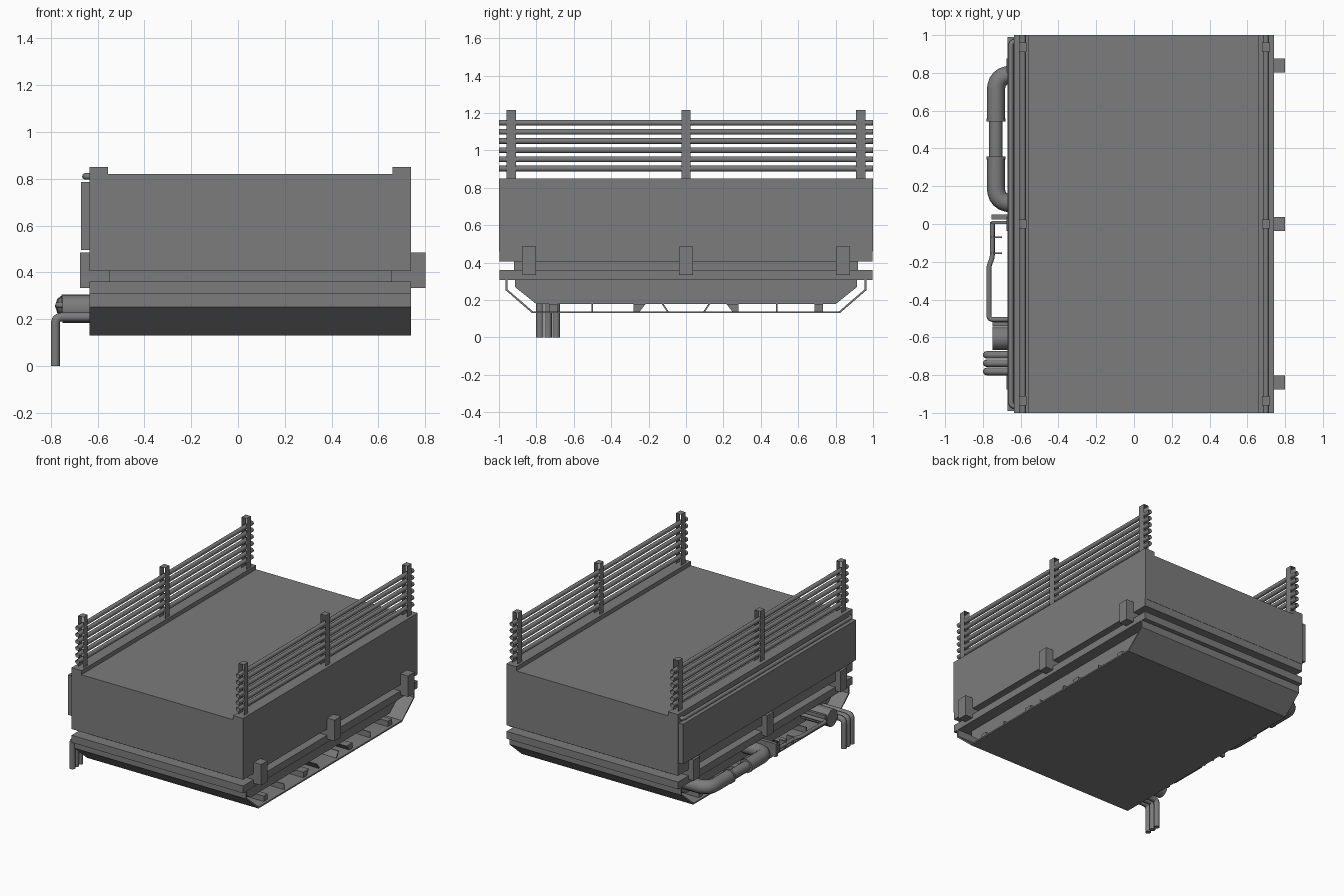
import bpy, bmesh, math
from mathutils import Vector

cube = bpy.data.objects.get("Cube")
if cube:
    bpy.data.objects.remove(cube, do_unlink=True)

grey = bpy.data.materials.new("mid grey metal")
grey.use_nodes = True
COLOUR = (0.2, 0.2, 0.2, 1)
grey.diffuse_color = COLOUR
grey.node_tree.nodes["Principled BSDF"].inputs["Base Color"].default_value = COLOUR

LEFT, RIGHT = 0.74, -0.635        # outer walls
INSET = 0.083                     # depth of the recess under the body
MID = (LEFT + RIGHT) / 2


def add(name, mesh):
    obj = bpy.data.objects.new(name, mesh)
    bpy.context.collection.objects.link(obj)
    mesh.materials.clear()
    mesh.materials.append(grey)
    return obj


def box(name, x, y, z):
    """Box from three (low, high) ranges."""
    bm = bmesh.new()
    bmesh.ops.create_cube(bm, size=1)
    for v in bm.verts:
        v.co = [r[0] if c < 0 else r[1] for c, r in zip(v.co, (x, y, z))]
    mesh = bpy.data.meshes.new(name)
    bm.to_mesh(mesh)
    bm.free()
    return add(name, mesh)


def prism(name, profile, x0, x1):
    """Extrude a (y, z) outline along x."""
    bm = bmesh.new()
    face = bm.faces.new([bm.verts.new((x0, y, z)) for y, z in profile])
    out = bmesh.ops.extrude_face_region(bm, geom=[face])
    moved = [g for g in out["geom"] if isinstance(g, bmesh.types.BMVert)]
    bmesh.ops.translate(bm, verts=moved, vec=(x1 - x0, 0, 0))
    bmesh.ops.recalc_face_normals(bm, faces=bm.faces)
    mesh = bpy.data.meshes.new(name)
    bm.to_mesh(mesh)
    bm.free()
    return add(name, mesh)


def pipe(name, points, radius, bend=0.0, caps=True):
    """Round pipe along a path whose corners are filleted."""
    pts = [Vector(p) for p in points]
    path = [pts[0]]
    for a, b, c in zip(pts, pts[1:], pts[2:]):
        p, q = b + (a - b).normalized() * bend, b + (c - b).normalized() * bend
        for i in range(7):
            t = i / 6
            path.append(p * (1 - t) ** 2 + b * 2 * t * (1 - t) + q * t * t)
    path.append(pts[-1])
    curve = bpy.data.curves.new(name, "CURVE")
    curve.dimensions = "3D"
    curve.bevel_depth = radius
    curve.bevel_resolution = 3
    curve.use_fill_caps = caps
    spline = curve.splines.new("POLY")
    spline.points.add(len(path) - 1)
    for sp, co in zip(spline.points, path):
        sp.co = (*co, 1)
    temp = bpy.data.objects.new(name, curve)
    bpy.context.collection.objects.link(temp)
    bpy.context.view_layer.update()
    mesh = bpy.data.meshes.new_from_object(temp)
    bpy.data.objects.remove(temp, do_unlink=True)
    obj = add(name, mesh)
    bpy.ops.object.select_all(action="DESELECT")
    obj.select_set(True)
    bpy.context.view_layer.objects.active = obj
    bpy.ops.object.shade_smooth_by_angle(angle=math.radians(40))
    return obj


# Main body and the stepped bands below it
box("main_body", (RIGHT, LEFT), (-1, 1), (0.46, 0.82))
box("upper_band", (RIGHT, LEFT), (-0.998, 0.998), (0.405, 0.46))
box("recess", (RIGHT + INSET, LEFT - INSET), (-0.92, 0.92), (0.36, 0.405))
box("lower_band", (RIGHT, LEFT), (-0.998, 0.998), (0.307, 0.36))

# Curbs and fences; posts and rails are open along y
for side, x0, x1, px in (("left", LEFT - 0.08, LEFT, 0.698),
                         ("right", RIGHT, RIGHT + 0.08, -0.589)):
    box(side + "_curb", (x0, x1), (-1, 1), (0.82, 0.85))
    for y in (-0.935, 0, 0.935):
        post = box(side + "_post", (px - 0.021, px + 0.021),
                   (y - 0.025, y + 0.025), (0.85, 1.217))
        bm = bmesh.new()
        bm.from_mesh(post.data)
        ends = [f for f in bm.faces if abs(f.normal.y) > 0.9]
        bmesh.ops.delete(bm, geom=ends, context="FACES")
        bm.to_mesh(post.data)
        bm.free()
    for i in range(6):
        z = 0.903 + i * 0.049
        pipe(side + "_rail", [(px, -1, z), (px, 1, z)], 0.016, caps=False)

# Clamps around the recess on both sides
for y in (-0.84, 0, 0.84):
    span = (y - 0.037, y + 0.037)
    box("left_clamp", (LEFT - INSET, 0.8), span, (0.333, 0.485))
    box("right_clamp", (-0.676, RIGHT + INSET), span, (0.333, 0.485))

# Inner trough
half = [(0.915, 0.307), (0.915, 0.27), (0.8, 0.178)]
prism("trough", half + [(-y, z) for y, z in reversed(half)],
      RIGHT + INSET, LEFT - INSET)

# Thin outer shell wrapped under the trough
outer = [(0.965, 0.307), (0.965, 0.253), (0.823, 0.13)]
inner = [(0.955, 0.307), (0.955, 0.257), (0.819, 0.14)]
skin = outer + [(-y, z) for y, z in reversed(outer)]
skin += [(-y, z) for y, z in inner] + list(reversed(inner))
prism("outer_shell", skin, RIGHT, LEFT)

# Supports between trough and shell
SX = (RIGHT + 0.02, LEFT - 0.02)
for y in (-0.5, 0.485):
    box("thin_support", SX, (y - 0.004, y + 0.004), (0.135, 0.18))
for y in (-0.71, 0.71):
    box("block_support", SX, (y - 0.022, y + 0.022), (0.135, 0.18))
for s in (-1, 1):
    prism("wedge_support", [(s * 0.215, 0.18), (s * 0.28, 0.18),
                            (s * 0.28, 0.135), (s * 0.25, 0.135)], *SX)
    prism("slanted_support", [(s * 0.13, 0.18), (s * 0.12, 0.18),
                              (s * 0.09, 0.135), (s * 0.10, 0.135)], *SX)

# Side panel with a conduit above it
box("side_panel", (-0.67, RIGHT), (-0.99, 0.99), (0.495, 0.785))
pipe("side_conduit", [(-0.62, -0.965, 0.81), (-0.652, -0.965, 0.81),
                      (-0.652, 0.965, 0.81), (-0.62, 0.965, 0.81)], 0.014, 0.025)

# Large duct with a narrower middle and collars
DX, DZ, WALL = -0.731, 0.257, RIGHT + INSET
pipe("rear_duct", [(WALL, 0.79, DZ), (DX, 0.79, DZ), (DX, 0.55, DZ)], 0.048, 0.085)
pipe("front_duct", [(WALL, 0.11, DZ), (DX, 0.11, DZ), (DX, 0.35, DZ)], 0.048, 0.085)
pipe("middle_duct", [(DX, 0.56, DZ), (DX, 0.34, DZ)], 0.036)
for y in (0.35, 0.55):
    pipe("duct_collar", [(DX, y - 0.008, DZ), (DX, y + 0.008, DZ)], 0.051)

# Mounting plates, thin line and its rungs
box("mount_plate", (-0.755, WALL), (0.025, 0.05), (0.21, 0.305))
box("mount_ledge", (-0.755, WALL), (0.0, 0.015), (0.23, 0.29))
pipe("thin_line", [(-0.75, 0.01, 0.26), (-0.75, -0.18, 0.26), (-0.768, -0.22, 0.26),
                   (-0.768, -0.505, 0.26), (WALL, -0.505, 0.26)], 0.013, 0.02)
for y in (-0.07, -0.155):
    box("line_rung", (-0.755, -0.70), (y - 0.004, y + 0.004), (0.23, 0.28))
box("rear_flange", (-0.75, WALL), (-0.54, -0.52), (0.225, 0.29))

# Round canister and three drain pipes
pipe("canister", [(-0.75, -0.605, 0.243), (WALL, -0.605, 0.243)], 0.063)
for y in (-0.693, -0.737, -0.781):
    pipe("drain_pipe", [(WALL, y, 0.209), (-0.78, y, 0.209), (-0.78, y, 0)],
         0.02, 0.03)
